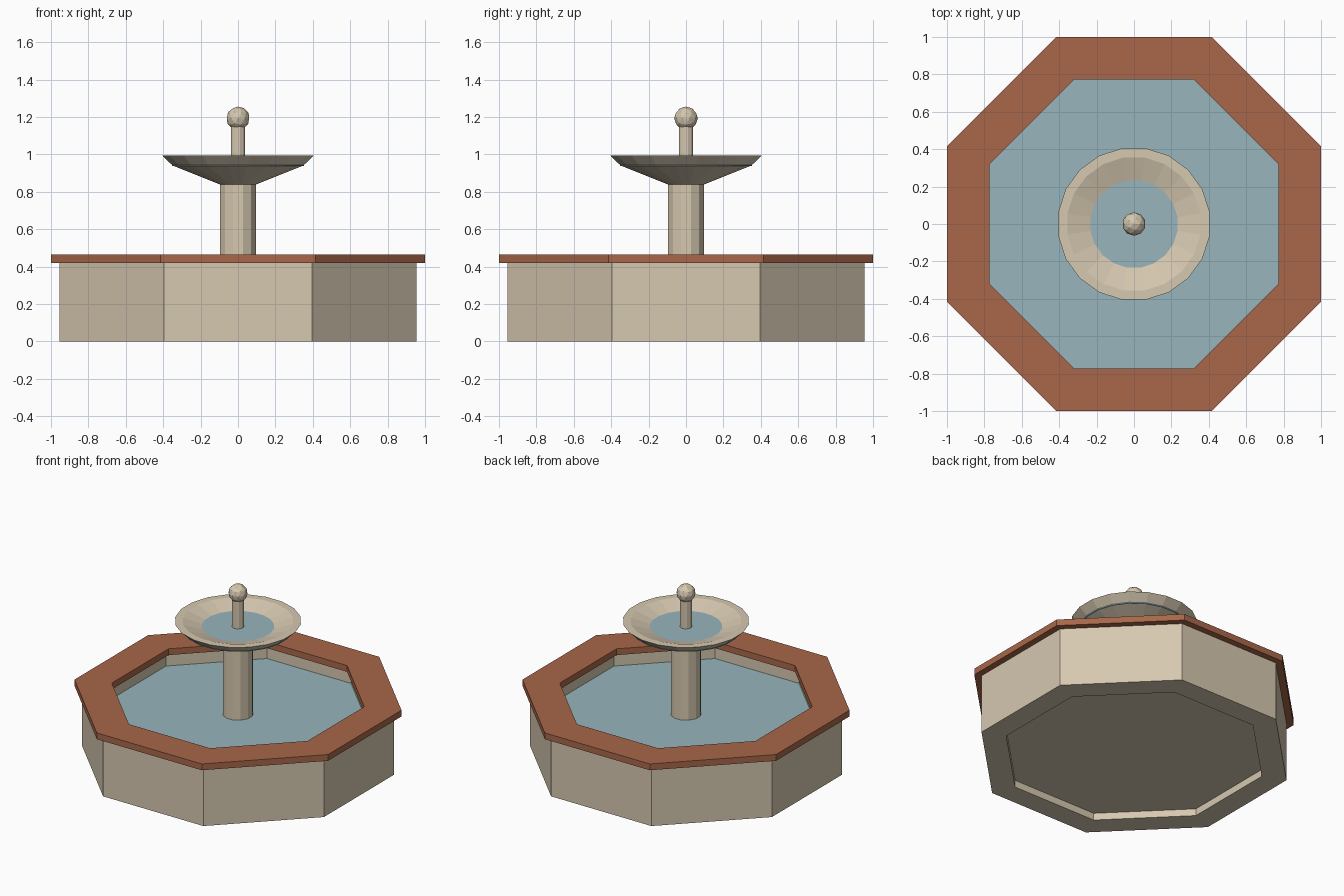
import bpy, bmesh, math

if "Cube" in bpy.data.objects:
    bpy.data.objects.remove(bpy.data.objects["Cube"])


def material(name, rgb):
    m = bpy.data.materials.new(name)
    lin = [((c / 255 + 0.055) / 1.055) ** 2.4 for c in rgb]
    m.diffuse_color = (*lin, 1)
    m.use_nodes = True
    m.node_tree.nodes["Principled BSDF"].inputs["Base Color"].default_value = m.diffuse_color
    return m


stone = material("pale_stone", (214, 200, 176))
brick = material("terracotta", (168, 103, 73))
water = material("water_blue", (151, 181, 188))


def finish(name, bm, mat):
    bmesh.ops.recalc_face_normals(bm, faces=bm.faces[:])
    me = bpy.data.meshes.new(name)
    bm.to_mesh(me)
    bm.free()
    me.materials.append(mat)
    ob = bpy.data.objects.new(name, me)
    bpy.context.collection.objects.link(ob)
    return ob


def lathe(name, profile, sides, mat, closed=False):
    """Spin (radius, z) points into a faceted solid; cap the ends unless closed into a ring."""
    bm = bmesh.new()
    rings = []
    for r, z in profile:
        ring = []
        for i in range(sides):
            a = 2 * math.pi * (i + 0.5) / sides
            ring.append(bm.verts.new((r * math.cos(a), r * math.sin(a), z)))
        rings.append(ring)
    pairs = list(zip(rings, rings[1:]))
    if closed:
        pairs.append((rings[-1], rings[0]))
    else:
        bm.faces.new(rings[0])
        bm.faces.new(rings[-1])
    for lo, hi in pairs:
        for i in range(sides):
            j = (i + 1) % sides
            bm.faces.new((lo[i], lo[j], hi[j], hi[i]))
    return finish(name, bm, mat)


def octagon(name, profile, mat, closed=False):
    """Eight-sided lathe whose radii are measured to the flats."""
    k = 1 / math.cos(math.pi / 8)
    return lathe(name, [(r * k, z) for r, z in profile], 8, mat, closed)


# Basin: wall ring, overhanging coping, raised floor and pool water
octagon("basin_wall", [(0.955, 0), (0.955, 0.42), (0.80, 0.42), (0.80, 0)], stone, True)
octagon("basin_coping", [(1, 0.42), (1, 0.465), (0.772, 0.465), (0.772, 0.42)], brick, True)
octagon("basin_floor", [(0.80, 0.05), (0.80, 0.10)], stone)
octagon("pool_water", [(0.80, 0.31), (0.80, 0.33)], water)

# Column carrying the upper bowl
lathe("column", [(0.10, 0.10), (0.10, 0.85)], 12, stone)

# Upper bowl with flat lip, and its thin sheet of water
lathe("upper_bowl", [(0.10, 0.84), (0.353, 0.94), (0.41, 0.993),
                     (0.36, 0.993), (0.08, 0.905)], 20, stone)
lathe("bowl_water", [(0.357, 0.938), (0.357, 0.954)], 20, water)

# Spout stem and ball finial
lathe("spout_stem", [(0.04, 0.88), (0.04, 1.17)], 12, stone)
bm = bmesh.new()
bmesh.ops.create_icosphere(bm, subdivisions=2, radius=0.063)
bmesh.ops.translate(bm, verts=bm.verts[:], vec=(0, 0, 1.193))
finish("ball_finial", bm, stone)
